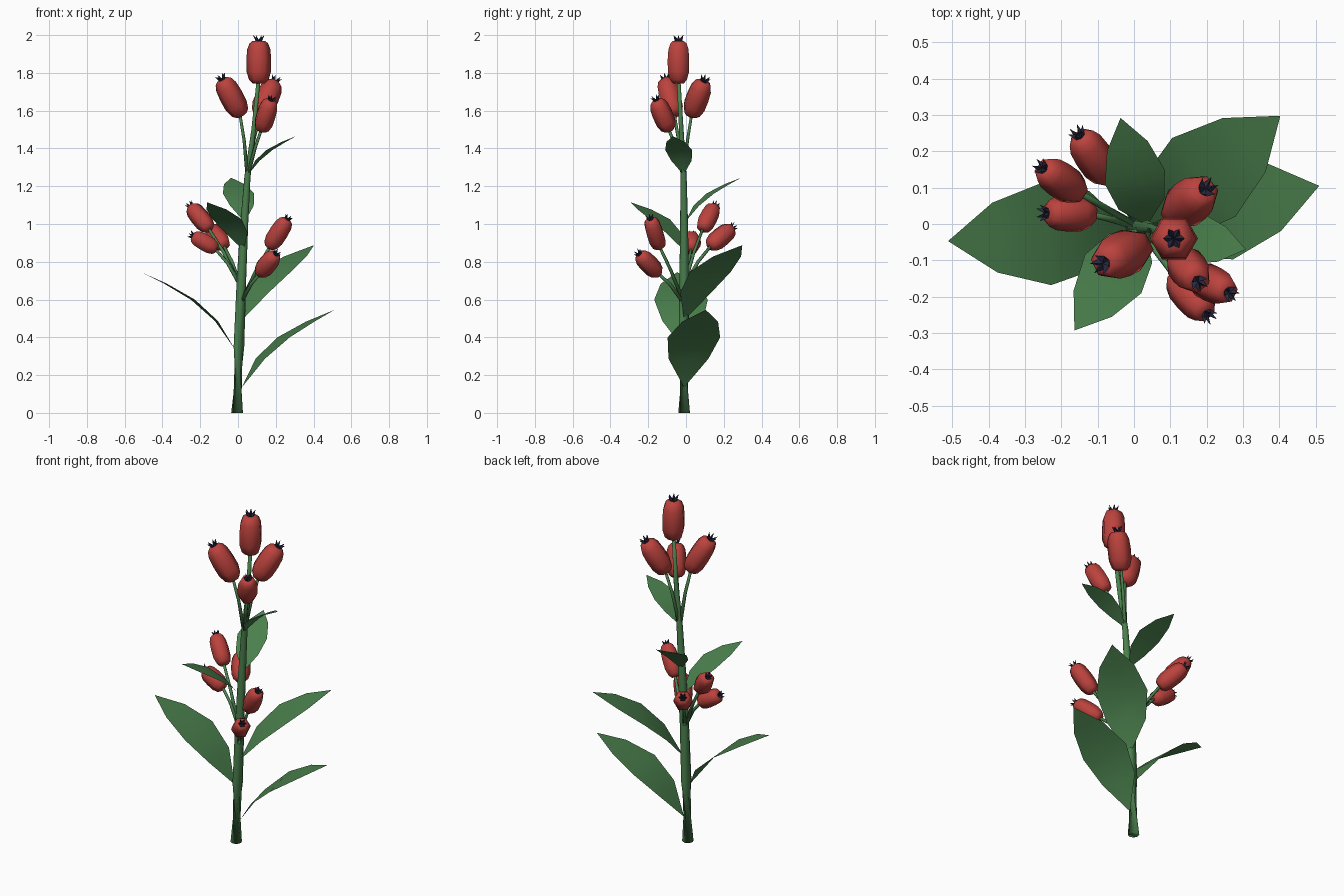
import bpy, bmesh, math
from mathutils import Vector, Matrix

if "Cube" in bpy.data.objects:
    bpy.data.objects.remove(bpy.data.objects["Cube"])


def material(name, rgb):
    m = bpy.data.materials.new(name)
    m.diffuse_color = (*rgb, 1)
    m.use_nodes = True
    m.node_tree.nodes["Principled BSDF"].inputs["Base Color"].default_value = m.diffuse_color
    return m


GREEN = material("leaf_green", (0.069, 0.215, 0.074))
RED = material("berry_red", (0.50, 0.055, 0.047))
NAVY = material("crown_navy", (0.023, 0.023, 0.055))


def finish(name, bm, mat, smooth=True):
    bmesh.ops.recalc_face_normals(bm, faces=bm.faces)
    me = bpy.data.meshes.new(name)
    bm.to_mesh(me)
    bm.free()
    me.materials.append(mat)
    for p in me.polygons:
        p.use_smooth = smooth
    ob = bpy.data.objects.new(name, me)
    bpy.context.collection.objects.link(ob)
    return ob


def skin_rings(bm, rings):
    """Join rings of vertices into a capped tube."""
    n = len(rings[0])
    for a, b in zip(rings, rings[1:]):
        for i in range(n):
            j = (i + 1) % n
            bm.faces.new((a[i], a[j], b[j], b[i]))
    bm.faces.new(rings[0][::-1])
    bm.faces.new(rings[-1])


def tube(name, points, radii, sides):
    bm = bmesh.new()
    pts = [Vector(p) for p in points]
    rings = []
    for k, (p, r) in enumerate(zip(pts, radii)):
        d = pts[min(k + 1, len(pts) - 1)] - pts[max(k - 1, 0)]
        if k == 0 and p.z == 0:
            d = Vector((0, 0, 1))
        q = d.to_track_quat('Z', 'Y')
        rings.append([bm.verts.new(p + q @ Vector((r * math.cos(a), r * math.sin(a), 0)))
                      for a in (math.tau * i / sides for i in range(sides))])
    skin_rings(bm, rings)
    return finish(name, bm, GREEN)


# (height fraction, radius fraction) of a berry
BERRY = [(0, .5), (.08, .78), (.27, .98), (.55, 1), (.8, .93), (.94, .74), (1, .48)]


def berry(name, base, top, radius):
    base, top = Vector(base), Vector(top)
    axis = top - base
    length = axis.length
    mat = Matrix.Translation(base) @ axis.to_track_quat('Z', 'Y').to_matrix().to_4x4()
    ang = [math.tau * i / 6 for i in range(6)]
    bm = bmesh.new()
    skin_rings(bm, [[bm.verts.new(mat @ Vector((radius * r * math.cos(a), radius * r * math.sin(a), h * length)))
                     for a in ang] for h, r in BERRY])
    finish(name, bm, RED)
    # crown of six flaring spikes
    bm = bmesh.new()

    def vert(r, a, z):
        return bm.verts.new(mat @ Vector((radius * r * math.cos(a), radius * r * math.sin(a), length + radius * z)))
    centre = vert(0, 0, .08)
    ring = [vert(.3, a - math.pi / 6, -.03) for a in ang]
    for i, a in enumerate(ang):
        tip = vert(.46, a, .46)
        b, c = ring[i], ring[(i + 1) % 6]
        bm.faces.new((b, c, tip))
        bm.faces.new((c, centre, tip))
        bm.faces.new((centre, b, tip))
    finish(name + "_crown", bm, NAVY, False)


# (outward fraction, rise fraction, half width fraction) of an arching leaf
LEAF = [(.2, .37, .76), (.45, .645, 1), (.74, .85, .68)]


def leaf(name, base, tip):
    base, tip = Vector(base), Vector(tip)
    d = tip - base
    flat = Vector((d.x, d.y, 0))
    side = Vector((-d.y, d.x, 0)).normalized() * d.length * .22
    bm = bmesh.new()
    rows = []
    for u, h, w in LEAF:
        mid = base + flat * u + Vector((0, 0, d.z * h))
        rows.append([bm.verts.new(mid + side * w * s) for s in (-1, 0, 1)])
    root, end = bm.verts.new(base), bm.verts.new(tip)
    for i in (0, 1):
        bm.faces.new((root, rows[0][i], rows[0][i + 1]))
        for a, b in zip(rows, rows[1:]):
            bm.faces.new((a[i], b[i], b[i + 1], a[i + 1]))
        bm.faces.new((rows[-1][i], end, rows[-1][i + 1]))
    finish(name, bm, GREEN)


# main stem
tube("stem",
     [(-.005, -.01, 0), (.005, -.01, .35), (.018, -.01, .7), (.033, -.01, 1),
      (.05, -.013, 1.25), (.083, -.025, 1.5), (.11, -.04, 1.78)],
     [.031, .028, .025, .021, .017, .013, .01], 8)

# top berry sits on the stem itself
berry("top_berry", (.11, -.04, 1.745), (.11, -.04, 1.97), .066)

# clusters: stalk origin, then (berry base, berry top, radius)
CLUSTERS = {
    "upper": ((.05, -.013, 1.25), [
        ((.018, -.06, 1.575), (-.083, -.107, 1.765), .063),
        ((.11, .025, 1.575), (.195, .095, 1.755), .063),
        ((.122, -.087, 1.495), (.175, -.157, 1.655), .054)]),
    "left": ((.015, -.01, .67), [
        ((-.15, .085, .97), (-.25, .153, 1.095), .05),
        ((-.112, .028, .865), (-.24, .03, .938), .05),
        ((-.07, .125, .88), (-.15, .243, .98), .052)]),
    "right": ((.015, -.01, .58), [
        ((.165, -.14, .875), (.26, -.188, 1.025), .05),
        ((.112, -.145, .735), (.2, -.247, .84), .05)]),
}
for key, (origin, berries) in CLUSTERS.items():
    for i, (b, t, r) in enumerate(berries, 1):
        inside = Vector(b).lerp(Vector(t), .1)
        bend = Vector(origin).lerp(Vector(b), .55) + Vector((0, 0, .015))
        tube(f"{key}_stalk_{i}", [origin, bend, inside], [.011, .009, .008], 6)
        berry(f"{key}_berry_{i}", b, t, r)

# leaves from bottom to top
LEAVES = [
    ((.02, -.01, .135), (.51, .105, .545)),
    ((-.015, -.01, .335), (-.512, -.047, .745)),
    ((.02, -.01, .49), (.403, .298, .888)),
    ((.03, -.01, .86), (-.164, -.293, 1.115)),
    ((.035, -.005, 1.01), (-.037, .292, 1.245)),
    ((.052, -.013, 1.26), (.308, -.07, 1.465)),
]
for i, (b, t) in enumerate(LEAVES, 1):
    leaf(f"leaf_{i}", b, t)
